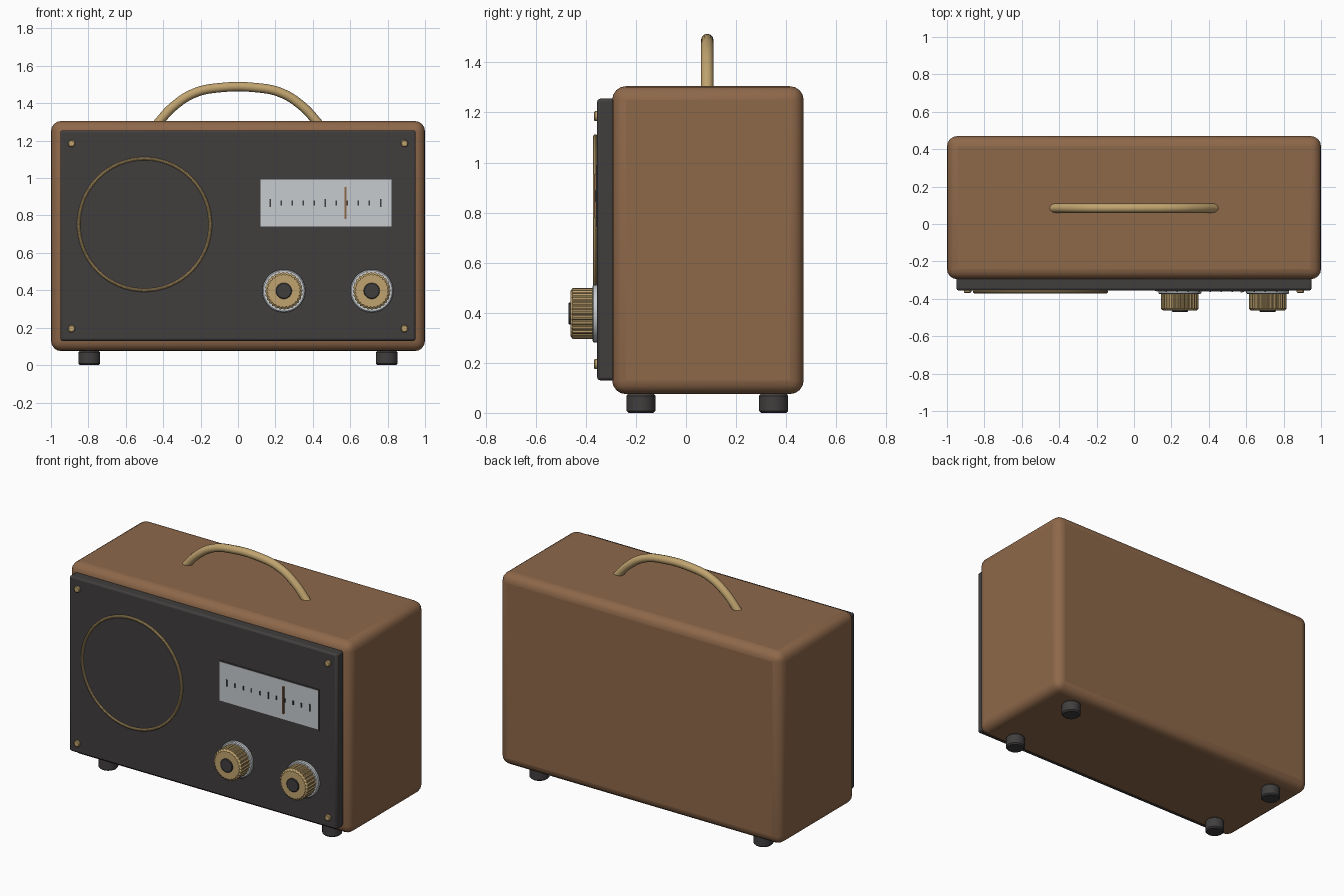
import bpy, bmesh, math
from mathutils import Matrix

if "Cube" in bpy.data.objects:
    bpy.data.objects.remove(bpy.data.objects["Cube"], do_unlink=True)


def material(name, r, g, b):
    m = bpy.data.materials.new(name)
    m.use_nodes = True
    m.diffuse_color = (r, g, b, 1)
    m.node_tree.nodes["Principled BSDF"].inputs["Base Color"].default_value = (r, g, b, 1)
    return m


BROWN = material("brown wood", 0.27, 0.138, 0.068)
DARK = material("charcoal", 0.053, 0.048, 0.048)
GOLD = material("brass", 0.53, 0.37, 0.16)
PALE = material("pale grey", 0.57, 0.60, 0.62)


def smooth(ob, angle=35):
    bpy.ops.object.select_all(action="DESELECT")
    ob.select_set(True)
    bpy.context.view_layer.objects.active = ob
    bpy.ops.object.shade_smooth_by_angle(angle=math.radians(angle))


def finish(name, bm, mat, bevel=0, segments=2):
    bmesh.ops.recalc_face_normals(bm, faces=bm.faces)
    me = bpy.data.meshes.new(name)
    bm.to_mesh(me)
    bm.free()
    me.materials.append(mat)
    ob = bpy.data.objects.new(name, me)
    bpy.context.collection.objects.link(ob)
    smooth(ob)
    if bevel:
        mod = ob.modifiers.new("Bevel", "BEVEL")
        mod.width, mod.segments = bevel, segments
        mod.limit_method = "ANGLE"
    return ob


def box(name, x, y, z, mat, bevel=0, segments=2):
    """Box from (low, high) ranges on each axis."""
    bm = bmesh.new()
    bmesh.ops.create_cube(bm, size=1)
    for v in bm.verts:
        v.co = [r[0] if c < 0 else r[1] for c, r in zip(v.co, (x, y, z))]
    return finish(name, bm, mat, bevel, segments)


def lathe(name, profile, centre, mat, sides=48, front=True, rib=0):
    """Turned part from (radius, offset) rings; offset runs forward (-y) or up."""
    bm = bmesh.new()
    rings = []
    for radius, offset in profile:
        ring = []
        for i in range(sides):
            a = math.tau * i / sides
            r = radius - (rib if i % 4 > 1 else 0)
            ring.append(bm.verts.new((r * math.cos(a), r * math.sin(a), offset)))
        rings.append(ring)
    for low, high in zip(rings, rings[1:]):
        for i in range(sides):
            j = (i + 1) % sides
            bm.faces.new((low[i], low[j], high[j], high[i]))
    bm.faces.new(rings[0])
    bm.faces.new(rings[-1])
    turn = Matrix.Rotation(math.pi / 2, 4, "X") if front else Matrix()
    bm.transform(Matrix.Translation(centre) @ turn)
    return finish(name, bm, mat)


# Cabinet and front panel
box("cabinet", (-1, 1), (-0.295, 0.47), (0.075, 1.305), BROWN, 0.055, 4)
FACE = -0.355
box("front_panel", (-0.95, 0.95), (FACE, -0.28), (0.13, 1.255), DARK, 0.012)

# Feet
for side, x in (("right", -0.795), ("left", 0.795)):
    for end, y in (("front", -0.18), ("back", 0.35)):
        lathe(f"{end}_{side}_foot", [(0.05, 0), (0.058, 0.008), (0.058, 0.068), (0.05, 0.078)],
              (x, y, 0), DARK, 32, front=False)

# Corner screws
for side, x in (("right", -0.89), ("left", 0.89)):
    for level, z in (("lower", 0.195), ("upper", 1.185)):
        lathe(f"{level}_{side}_screw", [(0.02, -0.01), (0.02, 0.009), (0.015, 0.013)],
              (x, FACE, z), GOLD, 16)

# Speaker grille with brass trim ring
SPEAKER = (-0.5, FACE, 0.752)
lathe("speaker_grille", [(0.348, -0.01), (0.348, 0.008)], SPEAKER, DARK, 64)
bpy.ops.mesh.primitive_torus_add(major_radius=0.352, minor_radius=0.009, major_segments=64,
                                 minor_segments=10, location=(-0.5, FACE - 0.007, 0.752),
                                 rotation=(math.pi / 2, 0, 0))
ring = bpy.context.object
ring.name = "speaker_ring"
ring.data.materials.append(GOLD)
smooth(ring)

# Tuning dial: dark rim, pale scale, tick marks, pointer
box("dial_rim", (0.113, 0.827), (FACE - 0.003, FACE + 0.01), (0.735, 0.999), DARK)
box("dial_scale", (0.12, 0.82), (FACE - 0.005, FACE + 0.01), (0.742, 0.992), PALE)
for i in range(11):
    x = 0.172 + 0.059 * i
    half = 0.022 if i % 5 == 0 else 0.013
    box(f"dial_tick_{i + 1}", (x - 0.004, x + 0.004), (FACE - 0.009, FACE),
        (0.867 - half, 0.867 + half), DARK)
box("dial_pointer", (0.57, 0.581), (FACE - 0.012, FACE), (0.78, 0.953), BROWN)

# Knobs: pale skirt, ribbed brass grip, dark cap
for side, x in (("right", 0.245), ("left", 0.715)):
    spot = (x, FACE, 0.397)
    lathe(f"{side}_knob_skirt", [(0.115, -0.01), (0.115, 0.014), (0.109, 0.019)], spot, PALE)
    lathe(f"{side}_knob_grip", [(0.101, 0.01), (0.101, 0.098), (0.09, 0.107)],
          spot, GOLD, 112, rib=0.005)
    lathe(f"{side}_knob_cap", [(0.043, 0.1), (0.043, 0.112), (0.039, 0.115)], spot, DARK, 32)

# Carrying handle
half_path = [(0.44, 1.28), (0.345, 1.383), (0.23, 1.456), (0.09, 1.484)]
path = [(-x, z) for x, z in half_path] + half_path[::-1]
curve = bpy.data.curves.new("handle", "CURVE")
curve.dimensions = "3D"
curve.bevel_depth, curve.bevel_resolution = 0.025, 4
curve.use_fill_caps = True
spline = curve.splines.new("BEZIER")
spline.resolution_u = 6
spline.bezier_points.add(len(path) - 1)
for point, (x, z) in zip(spline.bezier_points, path):
    point.co = (x, 0.085, z)
    point.handle_left_type = point.handle_right_type = "AUTO"
curve.materials.append(GOLD)
handle = bpy.data.objects.new("handle", curve)
bpy.context.collection.objects.link(handle)
